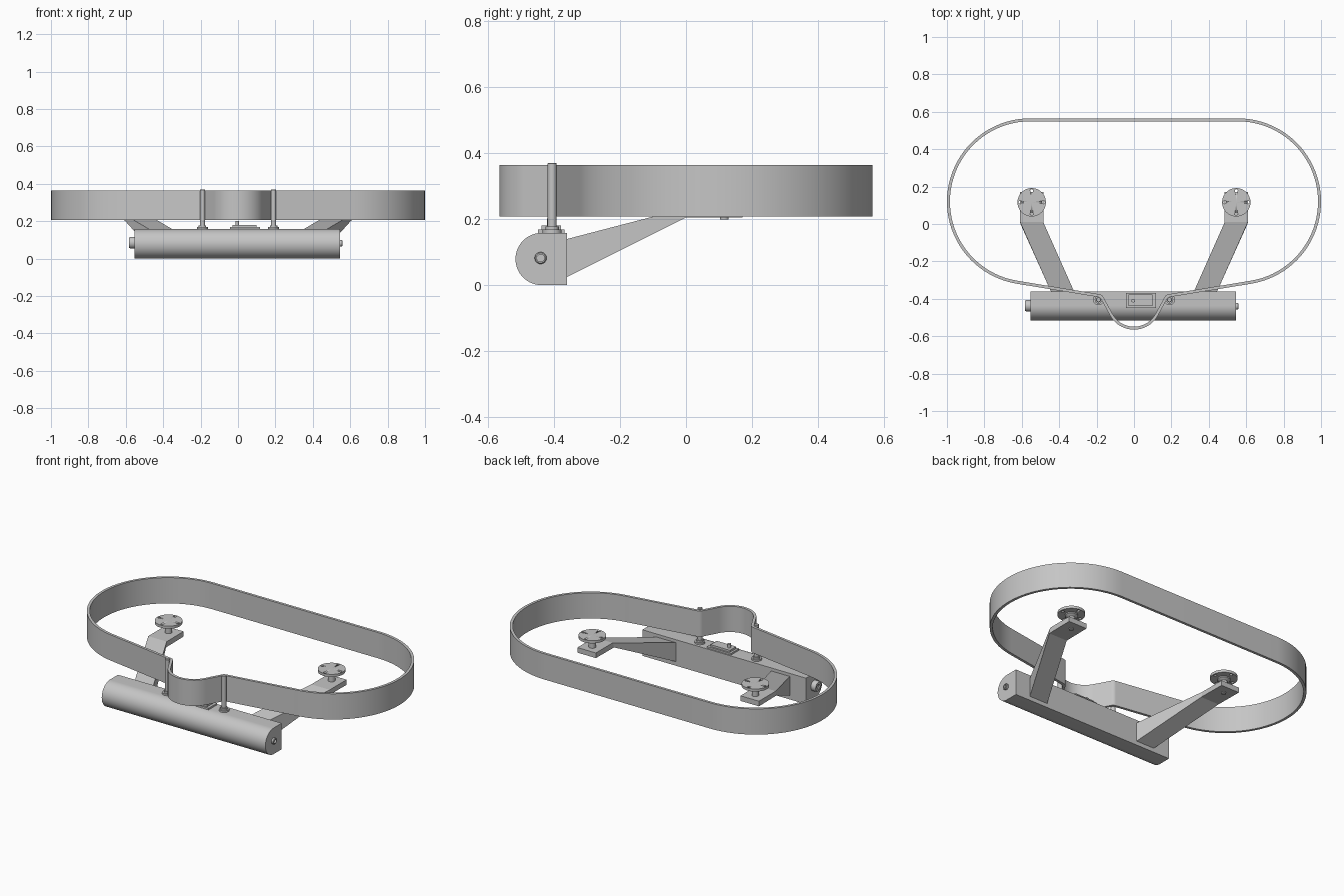
import bpy, bmesh, math
from mathutils import Vector, Matrix

cube = bpy.data.objects.get("Cube")
if cube:
    bpy.data.objects.remove(cube)

grey = bpy.data.materials.new("satin grey")
grey.use_nodes = True
COLOUR = (0.56, 0.56, 0.56, 1)
grey.diffuse_color = COLOUR
grey.node_tree.nodes["Principled BSDF"].inputs["Base Color"].default_value = COLOUR


def finish(bm, name, smooth=True):
    bmesh.ops.recalc_face_normals(bm, faces=bm.faces)
    mesh = bpy.data.meshes.new(name)
    bm.to_mesh(mesh)
    bm.free()
    mesh.materials.append(grey)
    ob = bpy.data.objects.new(name, mesh)
    bpy.context.collection.objects.link(ob)
    if smooth:
        bpy.ops.object.select_all(action='DESELECT')
        ob.select_set(True)
        bpy.context.view_layer.objects.active = ob
        bpy.ops.object.shade_smooth_by_angle(angle=math.radians(30))
    return ob


def extrude(name, points, offset, smooth=True):
    """Solid made by pushing a flat outline along an offset."""
    bm = bmesh.new()
    face = bm.faces.new([bm.verts.new(p) for p in points])
    new = bmesh.ops.extrude_face_region(bm, geom=[face])["geom"]
    verts = [g for g in new if isinstance(g, bmesh.types.BMVert)]
    bmesh.ops.translate(bm, verts=verts, vec=offset)
    return finish(bm, name, smooth)


def box(name, lo, hi):
    lo, hi = Vector(lo), Vector(hi)
    outline = [(lo.x, lo.y, lo.z), (hi.x, lo.y, lo.z), (hi.x, hi.y, lo.z), (lo.x, hi.y, lo.z)]
    return extrude(name, outline, (0, 0, hi.z - lo.z), False)


def turned(name, centre, profile, axis='Z', steps=40):
    """Lathe a (radius, height) profile around an axis through centre."""
    bm = bmesh.new()
    verts = [bm.verts.new((r, 0, h)) for r, h in profile]
    edges = [bm.edges.new(pair) for pair in zip(verts, verts[1:])]
    bmesh.ops.spin(bm, geom=verts + edges, axis=(0, 0, 1), cent=(0, 0, 0),
                   angle=math.tau, steps=steps)
    bmesh.ops.remove_doubles(bm, verts=bm.verts, dist=1e-5)
    turn = Matrix.Rotation(math.pi / 2, 4, 'Y') if axis == 'X' else Matrix()
    bm.transform(Matrix.Translation(centre) @ turn)
    return finish(bm, name)


# Belt: taut loop over pulleys, positive radius inside the loop, negative outside
PIN_X, PIN_Y = 0.19, -0.405
pulleys = [(0.555, 0.12, 0.437), (-0.555, 0.12, 0.437), (-PIN_X, PIN_Y, -0.022),
           (0, -0.419, 0.138), (PIN_X, PIN_Y, -0.022)]


def tangent_angle(a, b):
    dx, dy = b[0] - a[0], b[1] - a[1]
    return math.atan2(dy, dx) - math.acos((a[2] - b[2]) / math.hypot(dx, dy))


def belt(half_thick, z0, z1):
    bm = bmesh.new()
    rings = []
    for i, (cx, cy, r) in enumerate(pulleys):
        start = tangent_angle(pulleys[i - 1], pulleys[i])
        end = tangent_angle(pulleys[i], pulleys[(i + 1) % len(pulleys)])
        sweep = (end - start) % math.tau if r > 0 else -((start - end) % math.tau)
        steps = max(8, int(abs(sweep) / 0.07))
        for k in range(steps + 1):
            a = start + sweep * k / steps
            rings.append([bm.verts.new((cx + (r + o) * math.cos(a), cy + (r + o) * math.sin(a), z))
                          for o, z in ((half_thick, z0), (half_thick, z1),
                                       (-half_thick, z1), (-half_thick, z0))])
    for i, ring in enumerate(rings):
        prev = rings[i - 1]
        for k in range(4):
            n = (k + 1) % 4
            bm.faces.new((prev[k], ring[k], ring[n], prev[n]))
    return finish(bm, "belt")


belt(0.008, 0.207, 0.363)

# Main housing: rounded front, flat back
R, AXIS_Y = 0.079, -0.437
arc = [math.pi / 2 + math.pi * i / 32 for i in range(33)]
section = [(-0.553, AXIS_Y + R * math.cos(a), R + R * math.sin(a)) for a in arc]
section += [(-0.553, -0.36, 0), (-0.553, -0.36, 2 * R)]
extrude("housing", section, (1.098, 0, 0))

# End fittings of the housing
turned("end_knob", (-0.553, -0.437, 0.085),
       [(0, 0.01), (0.031, 0.01), (0.031, -0.022), (0.027, -0.03), (0.014, -0.03),
        (0.014, -0.022), (0, -0.022)], 'X')
turned("end_hub", (0.545, -0.44, 0.082),
       [(0, -0.01), (0.018, -0.01), (0.018, 0.01), (0.015, 0.013), (0.011, 0.013),
        (0.011, 0.002), (0, 0.002)], 'X')

# Control box on top of the housing
box("control_plate", (-0.043, -0.448, 0.15), (0.117, -0.368, 0.168))
box("control_block", (-0.03, -0.438, 0.16), (0.1, -0.378, 0.18))
turned("control_post", (-0.004, -0.41, 0.17), [(0, 0), (0.01, 0), (0.01, 0.032), (0, 0.032)], steps=20)

for side, name in ((1, "left"), (-1, "right")):
    # Guide pin with its stepped foot
    turned(name + "_guide_pin", (side * PIN_X, PIN_Y, 0.15),
           [(0, 0), (0.029, 0), (0.029, 0.018), (0.02, 0.018), (0.02, 0.028),
            (0.0135, 0.028), (0.0135, 0.218), (0.011, 0.22), (0, 0.22)])

    # Sloping arm: side profile sheared outwards, ending in a flat pad
    profile = [(-0.37, 0.137), (0.01, 0.236), (0.171, 0.236), (0.171, 0.205),
               (0.0, 0.205), (-0.37, 0.02)]
    bm = bmesh.new()
    rows = []
    for half in (-0.062, 0.062):
        rows.append([bm.verts.new((side * (0.547 + 0.45 * min(0, y - 0.005) + half), y, z))
                     for y, z in profile])
    # Caps are split into sloping web and flat pad
    for row in rows:
        bm.faces.new((row[0], row[1], row[4], row[5]))
        bm.faces.new(row[1:5])
    for k in range(6):
        n = (k + 1) % 6
        bm.faces.new((rows[0][k], rows[0][n], rows[1][n], rows[1][k]))
    finish(bm, name + "_arm", False)

    # Mounting disc on a stem, with four screw holes
    centre = Vector((side * 0.547, 0.116, 0))
    turned(name + "_stem", centre,
           [(0, 0.199), (0.013, 0.199), (0.013, 0.23), (0.02, 0.23), (0.02, 0.275),
            (0.036, 0.285), (0.036, 0.3), (0, 0.3)])
    disc = turned(name + "_mounting_disc", centre,
                  [(0, 0.292), (0.076, 0.292), (0.076, 0.308), (0, 0.308)], steps=48)
    for k in range(4):
        a = k * math.pi / 2
        spot = centre + Vector((math.cos(a), math.sin(a), 0)) * 0.062
        cutter = turned(name + "_hole_cutter", spot,
                        [(0, 0.27), (0.008, 0.27), (0.008, 0.33), (0, 0.33)], steps=16)
        cutter.hide_render = True
        cutter.hide_set(True)
        cut = disc.modifiers.new("screw hole", 'BOOLEAN')
        cut.operation = 'DIFFERENCE'
        cut.object = cutter
